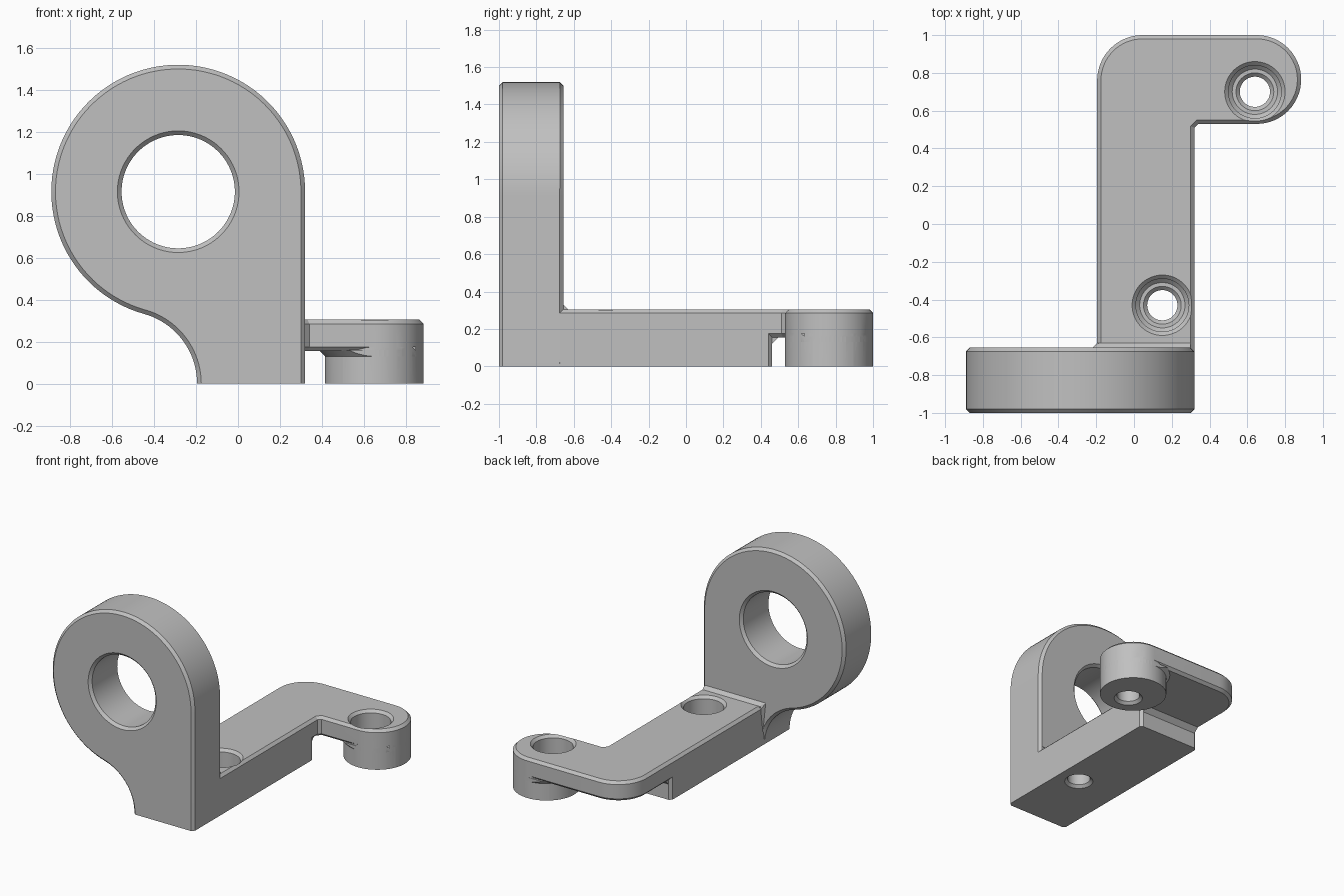
import bpy, bmesh, math
from mathutils import Matrix

old = bpy.data.objects.get("Cube")
if old:
    bpy.data.objects.remove(old, do_unlink=True)

grey = bpy.data.materials.new("plain_grey")
grey.use_nodes = True
colour = (0.53, 0.53, 0.53, 1)
grey.diffuse_color = colour
grey.node_tree.nodes["Principled BSDF"].inputs["Base Color"].default_value = colour

BEVEL = 0.02
LEFT, RIGHT = -0.195, 0.32          # arm sides
BACK, TOP, SHELF = -0.655, 0.305, 0.155
BOSS = (0.65, 0.765)
BOSS_R = 0.235


def make(name, bm):
    bmesh.ops.recalc_face_normals(bm, faces=bm.faces)
    mesh = bpy.data.meshes.new(name)
    bm.to_mesh(mesh)
    bm.free()
    mesh.materials.append(grey)
    ob = bpy.data.objects.new(name, mesh)
    bpy.context.collection.objects.link(ob)
    return ob


def arc(cx, cy, r, a0, a1, n):
    angles = [math.radians(a0 + (a1 - a0) * i / n) for i in range(n + 1)]
    return [(cx + r * math.cos(a), cy + r * math.sin(a)) for a in angles]


def prism(name, outline, z0, z1, rule=None, matrix=None):
    """Extrude an outline; chamfer the rim edges chosen by the rule."""
    bm = bmesh.new()
    face = bm.faces.new([bm.verts.new((x, y, z0)) for x, y in outline])
    top = bmesh.ops.extrude_face_region(bm, geom=[face], use_keep_orig=True)["geom"]
    for v in top:
        if isinstance(v, bmesh.types.BMVert):
            v.co.z = z1
    bmesh.ops.recalc_face_normals(bm, faces=bm.faces)
    if rule:
        rim = [e for e in bm.edges
               if abs(e.verts[0].co.z - e.verts[1].co.z) < 1e-5 and rule(e)]
        bmesh.ops.bevel(bm, geom=rim, offset=BEVEL, segments=1,
                        profile=0.5, affect='EDGES')
    if matrix:
        bm.transform(matrix)
    return make(name, bm)


def lathe(name, profile, matrix, n=64):
    """Closed solid of revolution from (radius, height) pairs."""
    bm = bmesh.new()
    rings = []
    for r, z in profile:
        rings.append([bm.verts.new((x, y, z)) for x, y in arc(0, 0, r, 0, 360, n)[:-1]])
    for a, b in zip(rings, rings[1:]):
        for i in range(n):
            j = (i + 1) % n
            bm.faces.new((a[i], a[j], b[j], b[i]))
    bm.faces.new(rings[0])
    bm.faces.new(rings[-1])
    bm.transform(matrix)
    return make(name, bm)


def hull(name, points):
    bm = bmesh.new()
    verts = [bm.verts.new(p) for p in points]
    bmesh.ops.convex_hull(bm, input=verts)
    return make(name, bm)


def across(section, x0, x1):
    return [(x, y, z) for x in (x0, x1) for y, z in section]


def combine(target, tool, operation):
    mod = target.modifiers.new("join", 'BOOLEAN')
    mod.object, mod.operation, mod.solver = tool, operation, 'EXACT'
    bpy.context.view_layer.objects.active = target
    with bpy.context.temp_override(object=target, active_object=target):
        bpy.ops.object.modifier_apply(modifier=mod.name)
    bpy.data.objects.remove(tool, do_unlink=True)


# Upright plate: round eye, straight right side, concave left foot
EYE = (-0.285, 0.915)
R, FOOT_R = 0.605, 0.345
foot_x = LEFT - FOOT_R
tangent = math.degrees(math.atan2(EYE[1], EYE[0] - foot_x))
outline = arc(*EYE, R, 0, 180 + tangent, 72)
outline += arc(foot_x, 0, FOOT_R, tangent, 0, 20)[1:]
outline.append((RIGHT, 0))
stand = Matrix.Rotation(math.radians(90), 4, 'X')
plate = prism("upright_plate", outline, -BACK, 1,
              lambda e: max(v.co.y for v in e.verts) > 1e-4, stand)
eye = lathe("eye_cutter", [(0.30, -BACK - 0.01), (0.27, -BACK + BEVEL),
                           (0.27, 1 - BEVEL), (0.30, 1.01)],
            stand @ Matrix.Translation((*EYE, 0)), 96)
combine(plate, eye, 'DIFFERENCE')

# L-shaped top shelf with chamfered rims
shelf_plan = [(LEFT, -0.7), (RIGHT, -0.7), (RIGHT, 0.51), (RIGHT + BEVEL, 0.53)]
shelf_plan += arc(*BOSS, BOSS_R, -90, 90, 32)
shelf_plan += arc(LEFT + 0.24, 0.76, 0.24, 90, 180, 16)
base = prism("base_arm", shelf_plan, SHELF, TOP, lambda e: True)

# Solid lower block of the arm, with cut end corners
block_plan = [(LEFT, -0.7), (RIGHT, -0.7), (RIGHT, 0.44), (RIGHT - BEVEL, 0.46),
              (LEFT + BEVEL, 0.46), (LEFT, 0.44)]
block = prism("arm_block", block_plan, 0, TOP - BEVEL)

# Round boss and its chamfered joint, kept inside the shelf plan
boss = lathe("boss", [(BOSS_R, 0), (BOSS_R, TOP - BEVEL)],
             Matrix.Translation((*BOSS, 0)))
collar = lathe("boss_collar", [(BOSS_R - 0.01, SHELF - 0.035), (BOSS_R + 0.03, SHELF + 0.005)],
               Matrix.Translation((*BOSS, 0)))
combine(collar, prism("collar_limit", shelf_plan, 0, TOP), 'INTERSECT')

# Chamfer strips in the inner corners
end_strip = hull("end_strip", across(
    [(0.45, 0.12), (0.46, 0.12), (0.495, SHELF), (0.495, 0.17), (0.45, 0.17)],
    LEFT + BEVEL, RIGHT - BEVEL))
heel_strip = hull("heel_strip", across(
    [(-0.69, 0.28), (-0.69, 0.33), (BACK, 0.33), (-0.63, TOP), (-0.63, 0.28)],
    LEFT + 0.005, RIGHT - BEVEL))
side_strip = hull("side_strip", [
    (LEFT, BACK, 0.1), (LEFT + 0.02, BACK, 0.1), (LEFT - 0.025, BACK, 0.33),
    (LEFT + 0.02, BACK, 0.33), (LEFT, -0.63, TOP - BEVEL), (LEFT + 0.02, -0.63, TOP)])
for part in (block, boss, collar, end_strip, heel_strip, side_strip):
    combine(base, part, 'UNION')

# Counterbored screw holes
bore = [(0.11, -0.01), (0.08, 0.02), (0.08, 0.11), (0.10, 0.13), (0.12, 0.13),
        (0.14, 0.15), (0.14, TOP - BEVEL), (0.17, TOP + 0.01)]
for x, y in ((0.15, -0.43), (0.64, 0.70)):
    combine(base, lathe("screw_cutter", bore, Matrix.Translation((x, y, 0))), 'DIFFERENCE')

# Smooth the round walls, keep chamfers crisp
for ob in (plate, base):
    bpy.ops.object.select_all(action='DESELECT')
    ob.select_set(True)
    bpy.context.view_layer.objects.active = ob
    bpy.ops.object.shade_smooth_by_angle(angle=math.radians(25))
